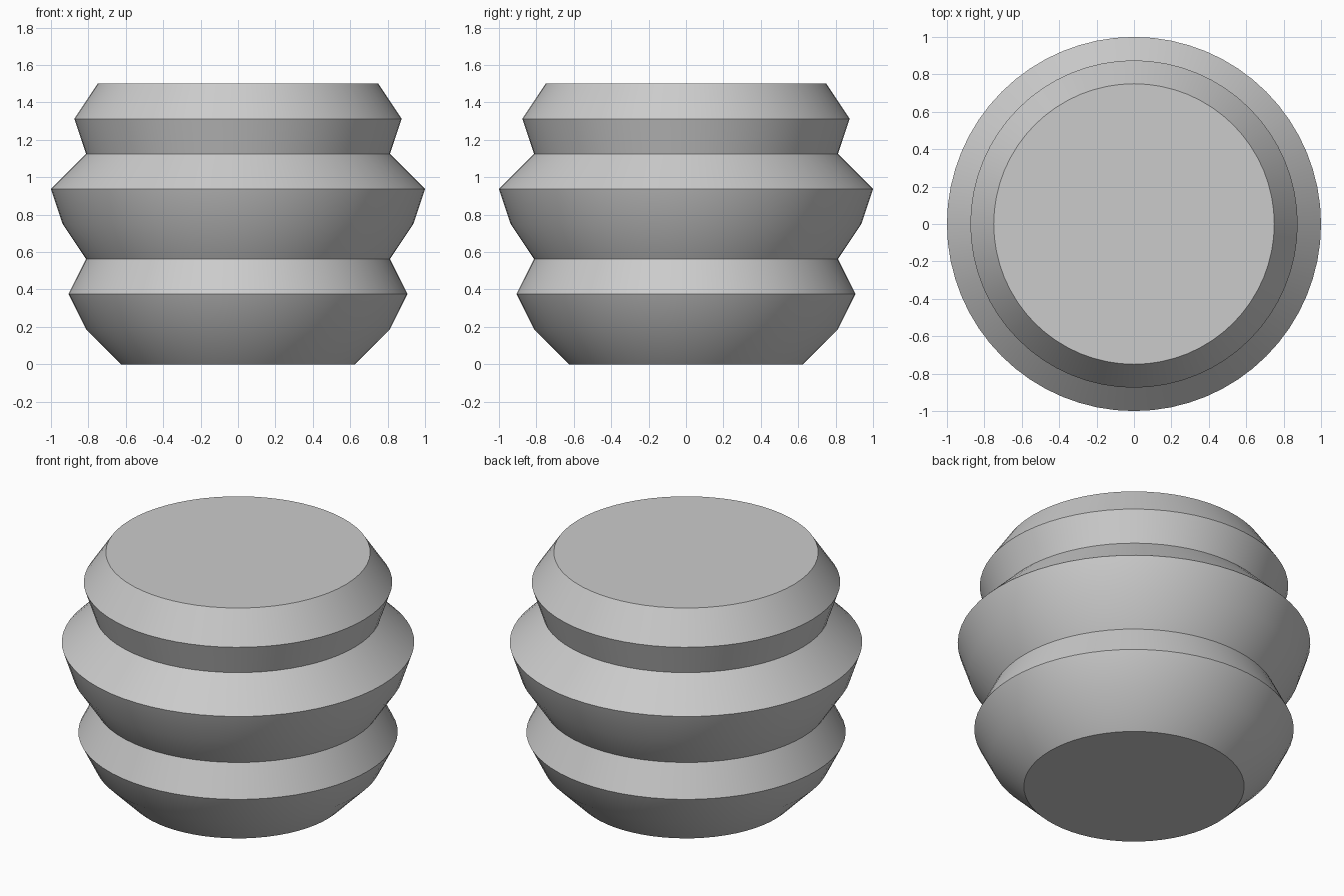
import bpy
import bmesh
from math import radians, tau

cube = bpy.data.objects.get("Cube")
if cube:
    bpy.data.objects.remove(cube, do_unlink=True)

SEGMENTS = 64
STEP = 0.1875  # equal height between rings
RADII = [0.625, 0.8125, 0.906, 0.8125, 0.9375, 1.0, 0.8125, 0.875, 0.75]

# Plain grey material
grey = bpy.data.materials.new("light_grey")
grey.use_nodes = True
colour = (0.6, 0.6, 0.6, 1)
grey.diffuse_color = colour
grey.node_tree.nodes["Principled BSDF"].inputs["Base Color"].default_value = colour

# Ribbed body: spin the half profile around the vertical axis
bm = bmesh.new()
profile = [bm.verts.new((r, 0, i * STEP)) for i, r in enumerate(RADII)]
edges = [bm.edges.new(pair) for pair in zip(profile, profile[1:])]
bmesh.ops.spin(bm, geom=profile + edges, cent=(0, 0, 0), axis=(0, 0, 1),
               angle=tau, steps=SEGMENTS, use_duplicate=False)
bmesh.ops.remove_doubles(bm, verts=bm.verts, dist=0.0001)

# Flat caps on the bottom and top
bmesh.ops.holes_fill(bm, edges=[e for e in bm.edges if e.is_boundary], sides=0)
bmesh.ops.recalc_face_normals(bm, faces=bm.faces)

mesh = bpy.data.meshes.new("ribbed_body")
bm.to_mesh(mesh)
bm.free()
mesh.materials.append(grey)
body = bpy.data.objects.new("ribbed_body", mesh)
bpy.context.collection.objects.link(body)

# Smooth around the body, sharp at the ridges and grooves
bpy.ops.object.select_all(action="DESELECT")
body.select_set(True)
bpy.context.view_layer.objects.active = body
bpy.ops.object.shade_smooth_by_angle(angle=radians(25))
